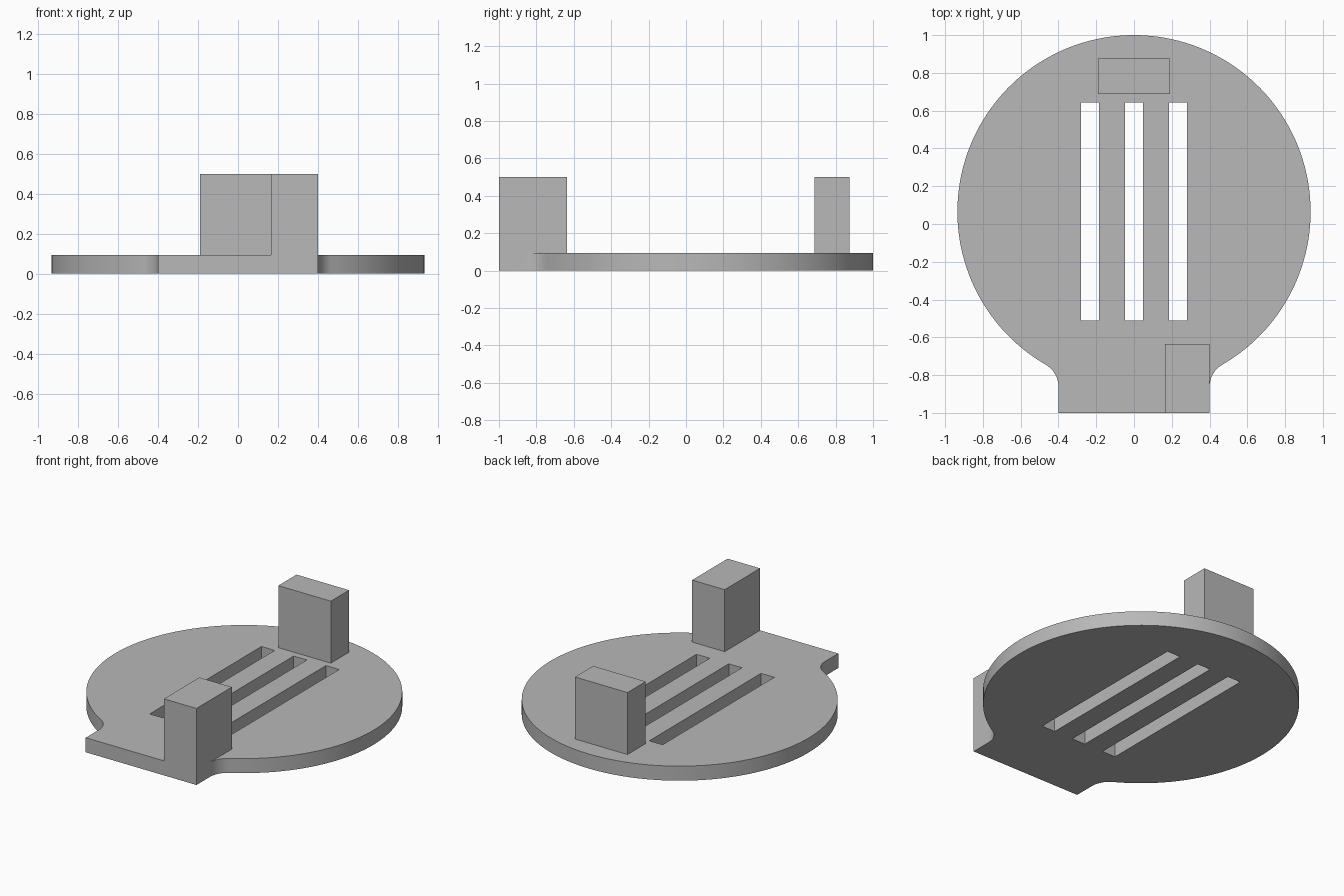
import bpy
import bmesh
from math import sqrt, atan2, pi, cos, sin

cube = bpy.data.objects.get("Cube")
if cube:
    bpy.data.objects.remove(cube, do_unlink=True)

R, CY = 0.935, 0.065          # disc radius and centre
TAB, FRONT = 0.40, -1.0       # tab half width and front edge
FILLET = 0.135                # blend between disc and tab
THICK, TOP = 0.095, 0.50

grey = bpy.data.materials.new("plain grey")
grey.use_nodes = True
grey.diffuse_color = (0.48, 0.48, 0.48, 1)
grey.node_tree.nodes["Principled BSDF"].inputs["Base Color"].default_value = (0.48, 0.48, 0.48, 1)


def finish(bm, name):
    bmesh.ops.recalc_face_normals(bm, faces=bm.faces)
    mesh = bpy.data.meshes.new(name)
    bm.to_mesh(mesh)
    bm.free()
    mesh.materials.append(grey)
    obj = bpy.data.objects.new(name, mesh)
    bpy.context.collection.objects.link(obj)
    return obj


def arc(cx, cy, r, a0, a1, steps):
    angles = [a0 + (a1 - a0) * i / steps for i in range(steps + 1)]
    return [(cx + r * cos(a), cy + r * sin(a)) for a in angles]


def rectangle(x0, x1, y0, y1):
    return [(x0, y0), (x1, y0), (x1, y1), (x0, y1)]


def block(name, x0, x1, y0, y1):
    bm = bmesh.new()
    base = bm.faces.new([bm.verts.new((x, y, THICK)) for x, y in rectangle(x0, x1, y0, y1)])
    ext = bmesh.ops.extrude_face_region(bm, geom=[base], use_keep_orig=True)
    for v in ext["geom"]:
        if isinstance(v, bmesh.types.BMVert):
            v.co.z = TOP
    return finish(bm, name)


# Right half of the outline: tab edge, concave fillet, then disc to the back
fx = TAB + FILLET
drop = sqrt((R + FILLET) ** 2 - fx ** 2)
touch = atan2(-drop, fx)
half = [(TAB, FRONT)]
half += arc(fx, CY - drop, FILLET, pi, touch + pi, 10)
half += arc(0, CY, R, touch, pi / 2, 72)[1:]
outline = half + [(-x, y) for x, y in reversed(half[:-1])]

# Base plate with three through slots
loops = [outline]
for x in (-0.233, 0, 0.233):
    loops.append(rectangle(x - 0.048, x + 0.048, -0.51, 0.643))
bm = bmesh.new()
edges = []
for loop in loops:
    verts = [bm.verts.new((x, y, 0)) for x, y in loop]
    edges += [bm.edges.new((verts[i - 1], verts[i])) for i in range(len(verts))]
bmesh.ops.triangle_fill(bm, use_beauty=True, edges=edges, normal=(0, 0, 1))
ext = bmesh.ops.extrude_face_region(bm, geom=bm.faces[:], use_keep_orig=True)
for v in ext["geom"]:
    if isinstance(v, bmesh.types.BMVert):
        v.co.z = THICK
plate = finish(bm, "base_plate")

# Upright blocks
block("back_block", -0.19, 0.19, 0.687, 0.875)
block("front_block", 0.165, TAB, FRONT, -0.635)

# Smooth rim, crisp edges
bpy.ops.object.select_all(action="DESELECT")
plate.select_set(True)
bpy.context.view_layer.objects.active = plate
bpy.ops.object.shade_smooth_by_angle(angle=pi / 6)
